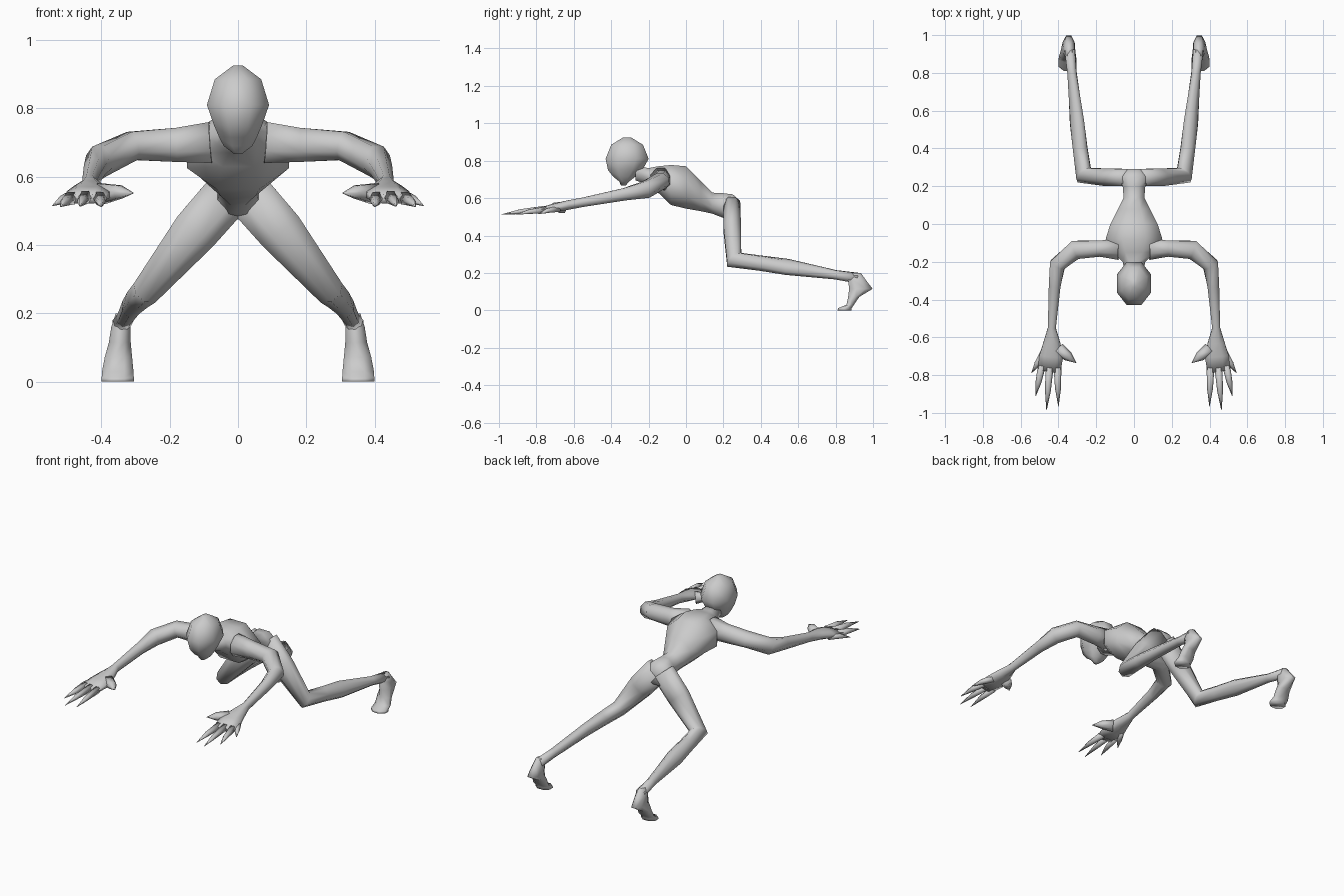
import bpy, bmesh, math
from mathutils import Vector


def loft(name, stations, hint, n=8, axis=None, mirror=False):
    """Skin n-sided rings (x, y, z, half size along hint, half size across)."""
    bm = bmesh.new()
    pts = [Vector(s[:3]) for s in stations]
    grow = 1 / math.cos(math.pi / n)
    rings = []
    for i, s in enumerate(stations):
        if axis:
            t = Vector(axis)
        else:
            t = Vector()
            if i > 0:
                t += (pts[i] - pts[i - 1]).normalized()
            if i < len(pts) - 1:
                t += (pts[i + 1] - pts[i]).normalized()
            t.normalize()
        u = Vector(hint)
        u = (u - t * u.dot(t)).normalized()
        v = t.cross(u)
        ring = []
        for k in range(n):
            a = 2 * math.pi * (k + 0.5) / n
            ring.append(bm.verts.new(pts[i] + grow * (u * s[3] * math.cos(a) + v * s[4] * math.sin(a))))
        rings.append(ring)
    for r0, r1 in zip(rings, rings[1:]):
        for k in range(n):
            j = (k + 1) % n
            bm.faces.new((r0[k], r0[j], r1[j], r1[k]))
    bm.faces.new(rings[0][::-1])
    bm.faces.new(rings[-1])
    bmesh.ops.recalc_face_normals(bm, faces=bm.faces)
    for f in bm.faces:
        f.smooth = True
    me = bpy.data.meshes.new(name)
    bm.to_mesh(me)
    bm.free()
    ob = bpy.data.objects.new(name, me)
    bpy.context.collection.objects.link(ob)
    if mirror:
        ob.modifiers.new("mirror", 'MIRROR').use_clip = False
    return ob


X, Y, Z = (1, 0, 0), (0, 1, 0), (0, 0, 1)

# torso from neck to pelvis
loft("torso", [
    (0, -0.27, 0.735, 0.045, 0.04),
    (0, -0.20, 0.715, 0.06, 0.045),
    (0, -0.15, 0.70, 0.11, 0.07),
    (0, -0.08, 0.67, 0.15, 0.107),
    (0, 0.00, 0.657, 0.125, 0.113),
    (0, 0.08, 0.61, 0.085, 0.08),
    (0, 0.14, 0.573, 0.055, 0.056),
    (0, 0.20, 0.56, 0.06, 0.066),
    (0, 0.25, 0.547, 0.085, 0.073),
    (0, 0.29, 0.54, 0.05, 0.045)], X, axis=Y)

# head with narrow jaw
loft("head", [
    (0, -0.315, 0.925, 0.015, 0.02),
    (0, -0.315, 0.885, 0.068, 0.085),
    (0, -0.315, 0.81, 0.091, 0.115),
    (0, -0.325, 0.75, 0.07, 0.092),
    (0, -0.33, 0.715, 0.055, 0.06),
    (0, -0.33, 0.69, 0.042, 0.028),
    (0, -0.335, 0.667, 0.012, 0.012)], X, axis=Z)

# arms and palms
loft("arm", [
    (0.08, -0.135, 0.70, 0.06, 0.055),
    (0.18, -0.13, 0.693, 0.05, 0.043),
    (0.31, -0.137, 0.69, 0.042, 0.05),
    (0.405, -0.215, 0.645, 0.045, 0.042),
    (0.42, -0.33, 0.62, 0.033, 0.031),
    (0.435, -0.55, 0.578, 0.025, 0.021),
    (0.435, -0.63, 0.563, 0.025, 0.045),
    (0.438, -0.70, 0.548, 0.023, 0.063),
    (0.45, -0.78, 0.535, 0.014, 0.06)], Z, mirror=True)

# fingers: root and tip
digits = {
    "index_finger": ((0.405, -0.76, 0.537), (0.40, -0.965, 0.512)),
    "middle_finger": ((0.447, -0.76, 0.54), (0.463, -0.985, 0.513)),
    "ring_finger": ((0.488, -0.75, 0.537), (0.52, -0.91, 0.512)),
    "little_finger": ((0.475, -0.68, 0.545), (0.543, -0.79, 0.515)),
    "thumb": ((0.40, -0.66, 0.55), (0.306, -0.735, 0.552)),
}
for name, (root, tip) in digits.items():
    root, tip = Vector(root), Vector(tip)
    w = 0.03 if name == "thumb" else 0.018
    mid = root.lerp(tip, 0.55) + Vector((0, 0, 0.004))
    loft(name, [(*root, w, w), (*mid, w * 0.65, w * 0.75), (*tip, 0.001, 0.001)], Z, n=6, mirror=True)

# legs
loft("leg", [
    (0.02, 0.245, 0.56, 0.07, 0.045),
    (0.125, 0.247, 0.44, 0.068, 0.047),
    (0.265, 0.258, 0.27, 0.042, 0.05),
    (0.285, 0.40, 0.252, 0.037, 0.04),
    (0.302, 0.54, 0.232, 0.031, 0.045),
    (0.328, 0.80, 0.19, 0.024, 0.024),
    (0.34, 0.92, 0.172, 0.026, 0.028)], (0.78, 0, 0.62), mirror=True)

# feet: raised heel, standing on the toes
loft("foot", [
    (0.342, 0.91, 0.20, 0.016, 0.025),
    (0.343, 0.915, 0.16, 0.028, 0.048),
    (0.346, 0.935, 0.115, 0.032, 0.063),
    (0.35, 0.897, 0.072, 0.04, 0.03),
    (0.352, 0.878, 0.03, 0.046, 0.02),
    (0.352, 0.85, 0.012, 0.047, 0.036),
    (0.352, 0.848, 0.0, 0.047, 0.038)], X, axis=Z, mirror=True)
